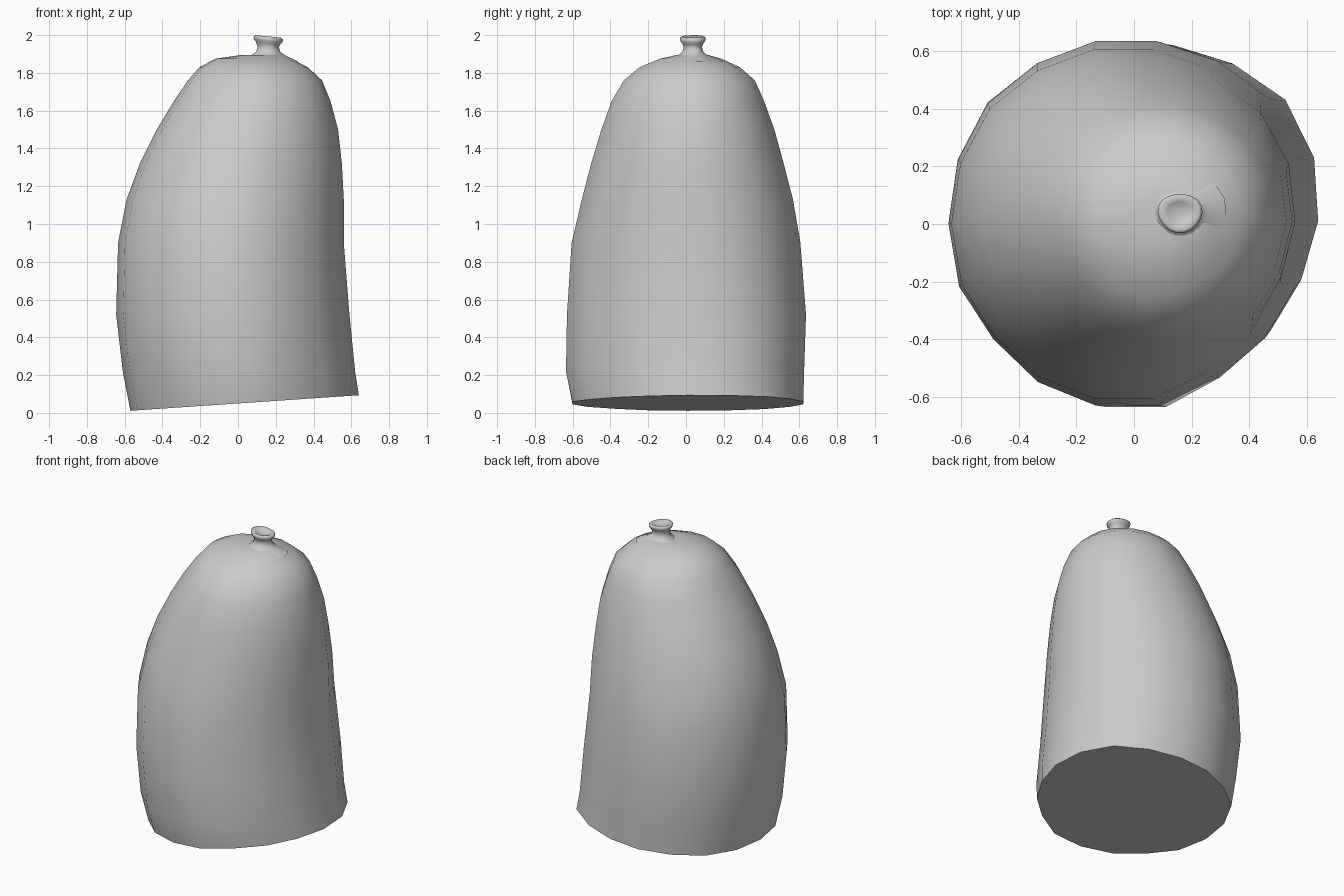
import bpy, bmesh, math

if "Cube" in bpy.data.objects:
    bpy.data.objects.remove(bpy.data.objects["Cube"])

grey = bpy.data.materials.new("plain grey")
grey.use_nodes = True
colour = (0.6, 0.6, 0.6, 1)
grey.diffuse_color = colour
grey.node_tree.nodes["Principled BSDF"].inputs["Base Color"].default_value = colour


def make_object(name, bm, angle):
    bmesh.ops.recalc_face_normals(bm, faces=bm.faces)
    mesh = bpy.data.meshes.new(name)
    bm.to_mesh(mesh)
    bm.free()
    obj = bpy.data.objects.new(name, mesh)
    bpy.context.collection.objects.link(obj)
    mesh.materials.append(grey)
    bpy.ops.object.select_all(action="DESELECT")
    obj.select_set(True)
    bpy.context.view_layer.objects.active = obj
    bpy.ops.object.shade_smooth_by_angle(angle=math.radians(angle))
    return obj


def loft(bm, rings):
    loops = [[bm.verts.new(p) for p in ring] for ring in rings]
    for low, high in zip(loops, loops[1:]):
        n = len(low)
        for i in range(n):
            j = (i + 1) % n
            bm.faces.new((low[i], low[j], high[j], high[i]))
    bm.faces.new(loops[0])
    bm.faces.new(loops[-1])


# Body: height, left and right limits, front and back limits
sections = [
    (0.05, -0.57, 0.64, -0.61, 0.63),
    (0.22, -0.61, 0.62, -0.645, 0.635),
    (0.52, -0.645, 0.59, -0.64, 0.645),
    (0.90, -0.635, 0.56, -0.615, 0.615),
    (1.13, -0.59, 0.56, -0.56, 0.575),
    (1.32, -0.52, 0.55, -0.51, 0.525),
    (1.50, -0.43, 0.53, -0.455, 0.475),
    (1.65, -0.34, 0.49, -0.40, 0.42),
    (1.76, -0.265, 0.445, -0.335, 0.37),
    (1.83, -0.205, 0.37, -0.25, 0.29),
    (1.875, -0.12, 0.28, -0.14, 0.19),
    (1.895, 0.02, 0.24, -0.05, 0.12),
]
# Uneven outline, strongest at the hem
lumps = [1, 1.04, 1.06, 1.02, 1, 1, 1, 1.02, 1.01, 1,
         1, 0.97, 0.99, 1, 1, 0.95, 0.95, 0.96]


def body_ring(z, x0, x1, y0, y1):
    fade = 1 - 0.7 * z / 2
    tilt = 0.068 if z < 0.1 else 0
    ring = []
    for i, lump in enumerate(lumps):
        a = math.tau * i / len(lumps)
        r = 1 + (lump - 1) * fade
        x = (x0 + x1) / 2 + (x1 - x0) / 2 * math.cos(a) * r
        y = (y0 + y1) / 2 + (y1 - y0) / 2 * math.sin(a) * r
        ring.append((x, y, z + tilt * x))
    return ring


bm = bmesh.new()
loft(bm, [body_ring(*s) for s in sections])
make_object("body", bm, 50)

# Knotted neck with a flared, slightly hollow lip
neck = [(1.86, 0.16), (1.89, 0.095), (1.91, 0.065), (1.935, 0.056),
        (1.955, 0.063), (1.97, 0.076), (1.985, 0.078), (1.993, 0.066),
        (1.982, 0.045), (1.974, 0.02)]


def neck_ring(z, r):
    ring = []
    for i in range(18):
        a = math.tau * i / 18
        wobble = r * (1 + 0.04 * math.sin(3 * a))
        x = wobble * math.cos(a)
        lean = -0.1 * x if z > 1.95 else 0
        ring.append((0.16 + x, 0.038 + 0.88 * wobble * math.sin(a), z + lean))
    return ring


bm = bmesh.new()
loft(bm, [neck_ring(*p) for p in neck])
make_object("neck", bm, 80)
